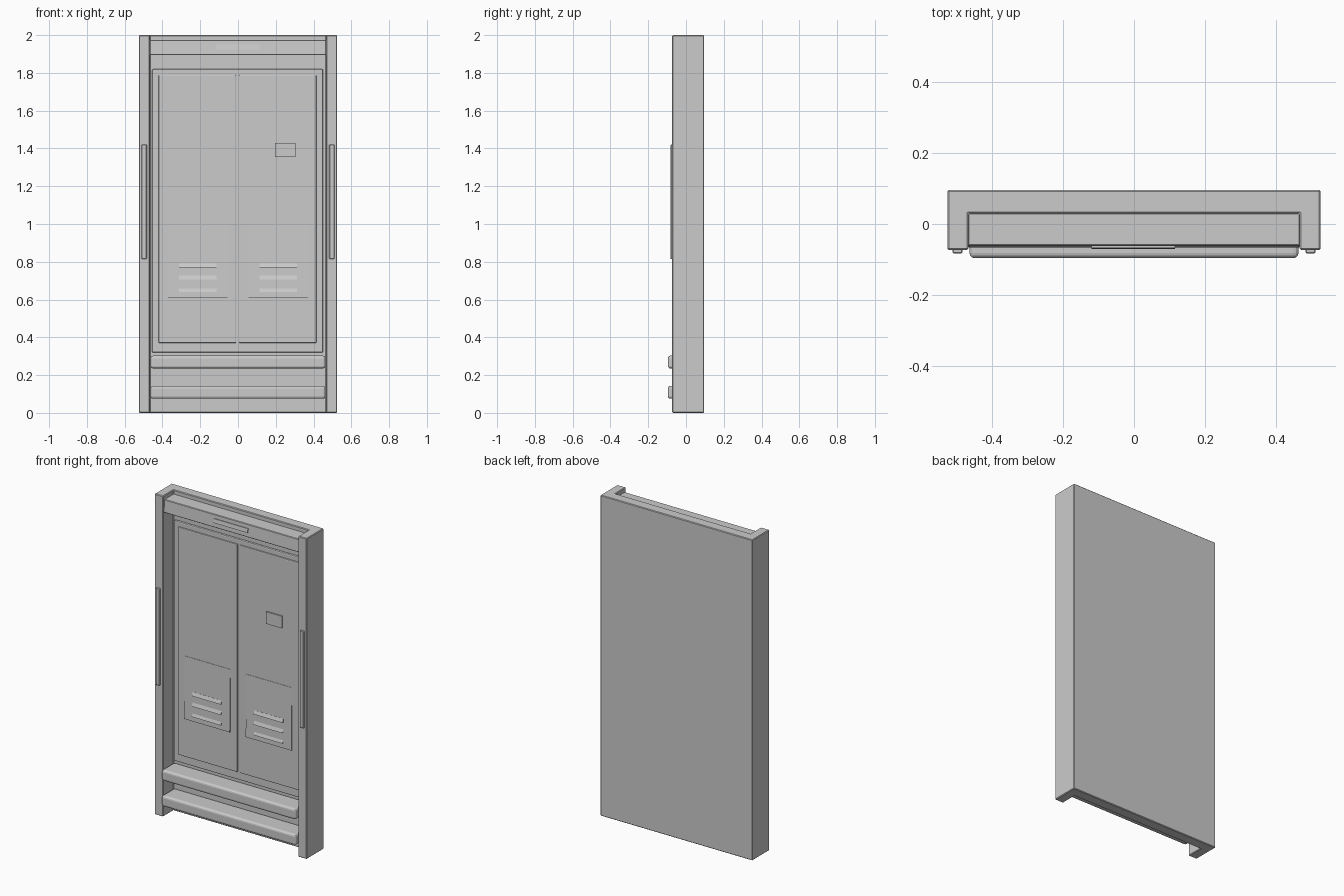
import bpy, bmesh

if "Cube" in bpy.data.objects:
    bpy.data.objects.remove(bpy.data.objects["Cube"])

grey = bpy.data.materials.new("light_grey")
grey.diffuse_color = (0.6, 0.6, 0.6, 1)
grey.use_nodes = True
grey.node_tree.nodes["Principled BSDF"].inputs["Base Color"].default_value = grey.diffuse_color


def finish(name, bm, bevel=0.0, segments=2):
    bmesh.ops.recalc_face_normals(bm, faces=bm.faces)
    me = bpy.data.meshes.new(name)
    bm.to_mesh(me)
    bm.free()
    me.materials.append(grey)
    ob = bpy.data.objects.new(name, me)
    bpy.context.collection.objects.link(ob)
    if bevel:
        m = ob.modifiers.new("Bevel", 'BEVEL')
        m.width, m.segments = bevel, segments
        m.limit_method = 'ANGLE'
    return ob


def profile(name, x0, x1, yz, bevel=0.0, segments=2):
    """Extrude a (y, z) outline along x."""
    bm = bmesh.new()
    a = [bm.verts.new((x0, y, z)) for y, z in yz]
    b = [bm.verts.new((x1, y, z)) for y, z in yz]
    bm.faces.new(a)
    bm.faces.new(b[::-1])
    for i in range(len(yz)):
        j = (i + 1) % len(yz)
        bm.faces.new((a[i], b[i], b[j], a[j]))
    return finish(name, bm, bevel, segments)


def box(name, x, y, z, bevel=0.0, segments=2):
    (y0, y1), (z0, z1) = y, z
    return profile(name, x[0], x[1], [(y0, z0), (y1, z0), (y1, z1), (y0, z1)], bevel, segments)


# U-shaped surround: back plate and two posts in one extruded outline
bm = bmesh.new()
outline = [(-.525, .096), (-.525, -.073), (-.466, -.073), (-.466, .03),
           (.466, .03), (.466, -.073), (.525, -.073), (.525, .096)]
base = bm.faces.new([bm.verts.new((x, y, 0)) for x, y in outline])
top = bmesh.ops.extrude_face_region(bm, geom=[base])["geom"]
bmesh.ops.translate(bm, vec=(0, 0, 2), verts=[v for v in top if isinstance(v, bmesh.types.BMVert)])
finish("surround", bm, .004, 1)

# Header with a slightly leaning front, and its pull lip
profile("header", -.467, .467, [(.031, 1.895), (-.066, 1.895), (-.061, 1.975), (.031, 1.975)], .003, 1)
profile("header_lip", -.12, .115, [(-.05, 1.925), (-.071, 1.925), (-.067, 1.95), (-.05, 1.95)])

# Two rounded bumper rails
for i, z in enumerate((.075, .235)):
    box(f"bumper_{i + 1}", (-.463, .463), (-.096, .031), (z, z + .068), .014, 3)

# Door backing and the two door leaves
box("door_backing", (-.455, .45), (.014, .031), (.32, 1.82), .006, 2)
for side, x0, x1 in (("left", -.42, -.01), ("right", .005, .415)):
    box(f"door_{side}", (x0, x1), (.005, .02), (.37, 1.79), .005, 2)

for s, side in ((-1, "left"), (1, "right")):
    # Vent hatch, thicker towards the bottom, with louvres
    x0, x1 = sorted((s * .055, s * .37))
    profile(f"hatch_{side}", x0, x1, [(.01, .61), (-.003, .61), (.003, 1.0), (.01, 1.0)])
    for k, z in enumerate((.64, .705, .77)):
        c = s * .213
        profile(f"louvre_{side}_{k + 1}", c - .1, c + .1,
                [(.005, z), (-.009, z), (-.001, z + .022), (.005, z + .022)])
    # Light strip on the post
    c = s * .497
    box(f"strip_{side}", (c - .014, c + .014), (-.083, -.07), (.815, 1.42), .003, 1)

# Small plaque on the right leaf
box("plaque", (.195, .305), (-.004, .008), (1.355, 1.43))
